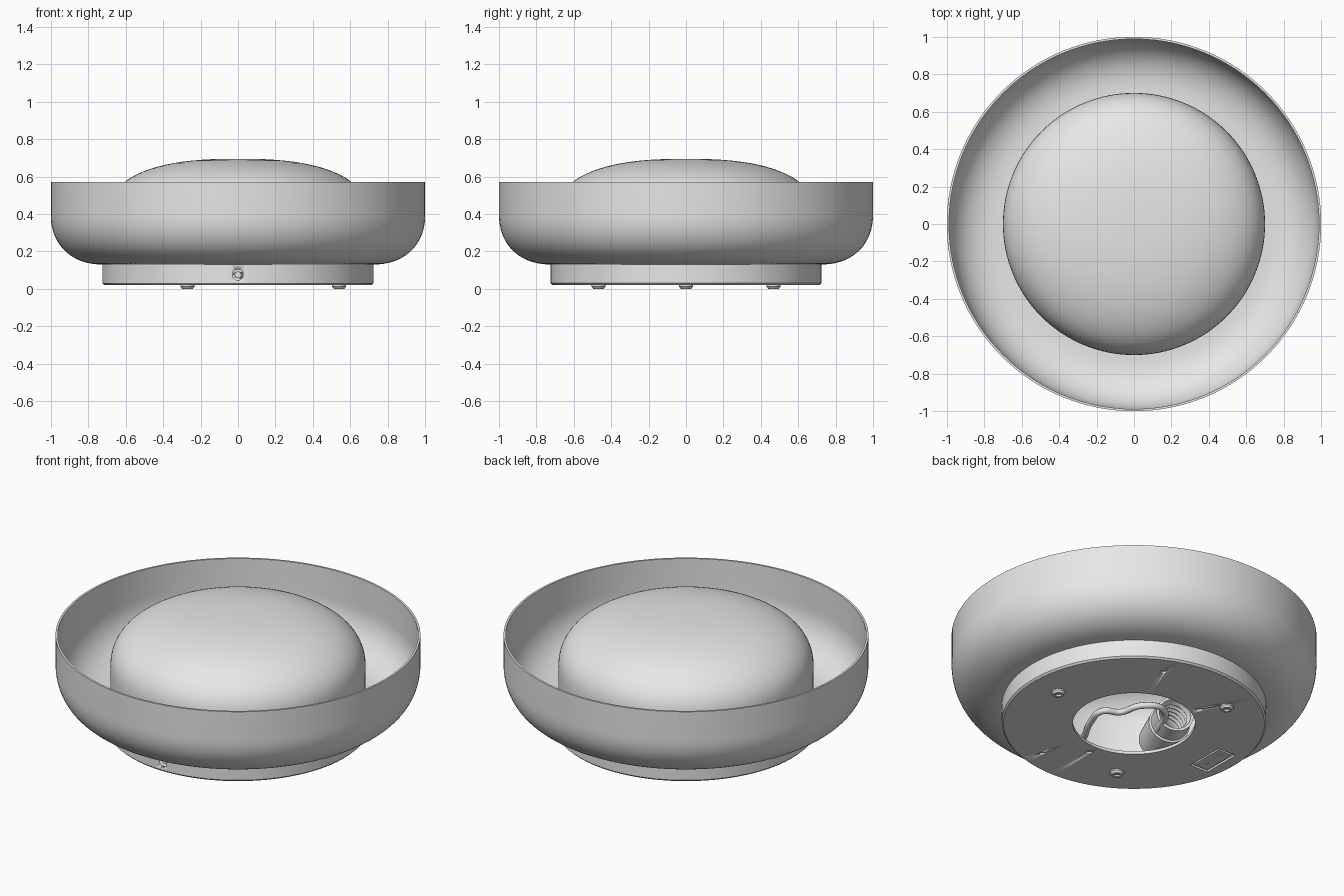
import bpy, bmesh, math
from mathutils import Vector, Matrix

if "Cube" in bpy.data.objects:
    bpy.data.objects.remove(bpy.data.objects["Cube"])

grey = bpy.data.materials.new("light_grey")
grey.diffuse_color = (0.8, 0.8, 0.79, 1)
grey.use_nodes = True
grey.node_tree.nodes["Principled BSDF"].inputs["Base Color"].default_value = grey.diffuse_color


def finish(name, bm, smooth=True):
    bmesh.ops.recalc_face_normals(bm, faces=bm.faces)
    me = bpy.data.meshes.new(name)
    bm.to_mesh(me)
    bm.free()
    me.materials.append(grey)
    ob = bpy.data.objects.new(name, me)
    bpy.context.collection.objects.link(ob)
    if smooth:
        bpy.ops.object.select_all(action='DESELECT')
        ob.select_set(True)
        bpy.context.view_layer.objects.active = ob
        bpy.ops.object.shade_smooth_by_angle(angle=math.radians(35))
    return ob


def lathe(name, profile, steps=96, closed=True, matrix=None):
    """Spin a closed (r, z) profile around z."""
    bm = bmesh.new()
    rings = []
    for i in range(steps):
        a = 2 * math.pi * i / steps
        rings.append([bm.verts.new((r * math.cos(a), r * math.sin(a), z)) for r, z in profile])
    n = len(profile)
    for i in range(steps):
        p, q = rings[i], rings[(i + 1) % steps]
        for j in range(n if closed else n - 1):
            k = (j + 1) % n
            if profile[j][0] == 0 and profile[k][0] == 0:
                continue
            bm.faces.new((p[j], q[j], q[k], p[k]))
    bmesh.ops.remove_doubles(bm, verts=bm.verts, dist=1e-5)
    if matrix:
        bm.transform(matrix)
    return finish(name, bm)


def curve_pts(cx, cz, a, b, n, sign, count=22):
    """Quarter superellipse from the side (r = cx + a) to the axis end."""
    out = []
    for i in range(count + 1):
        t = math.pi / 2 * i / count
        c, s = max(math.cos(t), 0), math.sin(t)
        out.append((cx + a * (c if c > 1e-9 else 0) ** (2 / n), cz + sign * b * s ** (2 / n)))
    return out


def box(name, size, loc, angle):
    bm = bmesh.new()
    bmesh.ops.create_cube(bm, size=1)
    bm.transform(Matrix.Translation(loc) @ Matrix.Rotation(angle, 4, 'Z') @ Matrix.Diagonal((*size, 1)))
    return finish(name, bm, False)


def cut(target, cutter):
    m = target.modifiers.new("cut", 'BOOLEAN')
    m.operation, m.solver, m.object = 'DIFFERENCE', 'EXACT', cutter
    cutter.hide_render = True
    cutter.hide_set(True)


def polar(r, deg, z):
    return Vector((r * math.cos(math.radians(deg)), r * math.sin(math.radians(deg)), z))


# Outer bowl: thin wall with a rounded lower corner
outer = [(1.0, 0.572)] + curve_pts(0.72, 0.40, 0.28, 0.27, 2.2, -1)
inner = [(0.988, 0.572)] + curve_pts(0.72, 0.40, 0.268, 0.258, 2.2, -1)
lathe("bowl_shade", outer + [(0.66, 0.13), (0.66, 0.142)] + inner[::-1], 128)

# Inner domed diffuser, open underneath
outer = [(0.70, 0.142)] + curve_pts(0, 0.37, 0.70, 0.325, 2.5, 1)
inner = [(0.688, 0.142)] + curve_pts(0, 0.37, 0.688, 0.313, 2.5, 1)
lathe("dome_diffuser", outer + inner[::-1], 128)

# Hollow base with a central opening
base = lathe("base", [(0.335, 0.02), (0.715, 0.02), (0.725, 0.03), (0.725, 0.132),
                      (0.71, 0.132), (0.71, 0.038), (0.335, 0.038)], 128)

# Front cable hole, two shallow recesses and small screw holes in the base
cut(base, lathe("hole_cutter", [(0, -0.05), (0.028, -0.05), (0.028, 0.05), (0, 0.05)], 32, False,
                Matrix.Translation((0, -0.72, 0.075)) @ Matrix.Rotation(math.pi / 2, 4, 'X')))
cut(base, box("square_cutter", (0.17, 0.17, 0.022), polar(0.565, 141, 0.021), math.radians(147)))
cut(base, box("slot_cutter", (0.12, 0.24, 0.022), (-0.59, -0.03, 0.021), 0))
box("slot_plate", (0.095, 0.21, 0.012), (-0.59, -0.03, 0.028), 0)
for i, (r, deg) in enumerate([(0.39, 117), (0.40, 268), (0.59, 66), (0.60, 287)]):
    cut(base, lathe(f"screw_cutter_{i}", [(0, -0.02), (0.016, -0.02), (0.016, 0.012), (0, 0.012)], 16, False,
                    Matrix.Translation(polar(r, deg, 0.02))))
for i, y in enumerate((-0.085, 0.025)):
    lathe(f"slot_screw_{i}", [(0, 0.02), (0.014, 0.02), (0.014, 0.026), (0, 0.026)], 16, False,
          Matrix.Translation((-0.59, y, 0)))

# Three feet with a dimple
for i in range(3):
    lathe(f"foot_{i}", [(0, 0.01), (0.014, 0.01), (0.016, 0), (0.028, 0), (0.038, 0.012),
                        (0.038, 0.022), (0, 0.022)], 32, False,
          Matrix.Translation(polar(0.54, 120 * i, 0)))

# Bulb socket lying on its side, with a threaded inside
thread = [(0.088 if k % 2 else 0.078, 0.33 - 0.018 * k) for k in range(1, 13)]
axis = polar(1, 66, 0)
lathe("bulb_socket", [(0, 0), (0.10, 0), (0.115, 0.015), (0.115, 0.22), (0.105, 0.225), (0.105, 0.335),
                      (0.09, 0.335)] + thread + [(0.078, 0.08), (0, 0.08)], 48, False,
      Matrix.Translation(Vector((-0.26, 0.04, 0.16)) - axis * 0.335) @ axis.to_track_quat('Z', 'Y').to_matrix().to_4x4())
lathe("socket_contact", [(0, 0.08), (0.03, 0.08), (0.03, 0.12), (0, 0.12)], 24, False,
      Matrix.Translation(Vector((-0.26, 0.04, 0.16)) - axis * 0.335) @ axis.to_track_quat('Z', 'Y').to_matrix().to_4x4())

# Wavy cable from the socket to the front hole
cu = bpy.data.curves.new("cable", 'CURVE')
cu.dimensions = '3D'
cu.bevel_depth, cu.bevel_resolution, cu.resolution_u = 0.018, 3, 8
pts = [(-0.25, -0.1, 0.10), (-0.10, 0.12, 0.10), (0.02, 0.08, 0.09), (0.07, -0.03, 0.08),
       (0.16, -0.08, 0.075), (0.14, -0.2, 0.07), (0.05, -0.38, 0.07), (0, -0.6, 0.075), (0, -0.70, 0.075)]
sp = cu.splines.new('BEZIER')
sp.bezier_points.add(len(pts) - 1)
for b, p in zip(sp.bezier_points, pts):
    b.co = p
    b.handle_left_type = b.handle_right_type = 'AUTO'
cu.use_fill_caps = True
cu.materials.append(grey)
bpy.context.collection.objects.link(bpy.data.objects.new("cable", cu))
